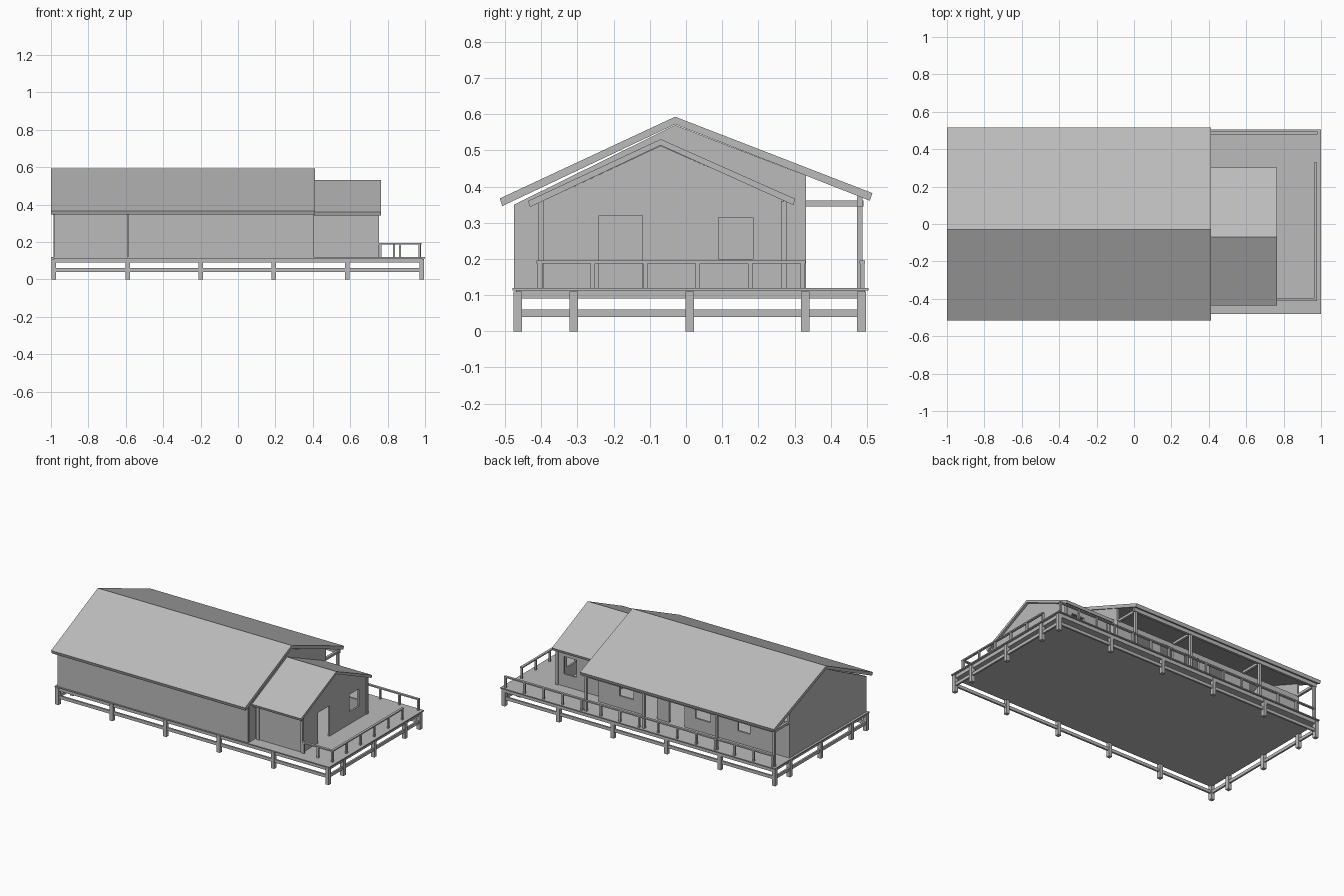
import bpy, bmesh

if "Cube" in bpy.data.objects:
    bpy.data.objects.remove(bpy.data.objects["Cube"], do_unlink=True)

grey = bpy.data.materials.new("light grey")
grey.use_nodes = True
grey.diffuse_color = (0.5, 0.5, 0.5, 1)
grey.node_tree.nodes["Principled BSDF"].inputs["Base Color"].default_value = (0.5, 0.5, 0.5, 1)

DECK, EAVE, RAIL = 0.12, 0.35, 0.19


def finish(name, bm):
    bmesh.ops.recalc_face_normals(bm, faces=bm.faces)
    mesh = bpy.data.meshes.new(name)
    bm.to_mesh(mesh)
    bm.free()
    mesh.materials.append(grey)
    obj = bpy.data.objects.new(name, mesh)
    bpy.context.collection.objects.link(obj)
    return obj


def box(name, x, y, z):
    """Box from three (low, high) ranges."""
    bm = bmesh.new()
    bmesh.ops.create_cube(bm, size=1)
    for v in bm.verts:
        v.co = [r[0] if c < 0 else r[1] for c, r in zip(v.co, (x, y, z))]
    return finish(name, bm)


def prism(name, x, profile):
    """Profile in y and z, extruded along x."""
    bm = bmesh.new()
    face = bm.faces.new([bm.verts.new((x[0], y, z)) for y, z in profile])
    out = bmesh.ops.extrude_face_region(bm, geom=[face])
    for v in out["geom"]:
        if isinstance(v, bmesh.types.BMVert):
            v.co.x = x[1]
    return finish(name, bm)


def wall(name, axis, at, span, holes=(), thick=0.012, top=EAVE):
    """Wall along an axis; holes are (low, high, bottom, top)."""
    us = sorted({*span, *(h[0] for h in holes), *(h[1] for h in holes)})
    zs = sorted({DECK, top, *(h[2] for h in holes), *(h[3] for h in holes)})
    bm = bmesh.new()

    def place(u, depth, z):
        return (u, depth, z) if axis == "x" else (depth, u, z)

    grid = {(u, z): bm.verts.new(place(u, at, z)) for u in us for z in zs}
    for u0, u1 in zip(us, us[1:]):
        for z0, z1 in zip(zs, zs[1:]):
            if not any(h[0] <= u0 < h[1] and h[2] <= z0 < h[3] for h in holes):
                bm.faces.new([grid[k] for k in ((u0, z0), (u1, z0), (u1, z1), (u0, z1))])
    loose = [v for v in bm.verts if not v.link_faces]
    bmesh.ops.delete(bm, geom=loose, context="VERTS")
    out = bmesh.ops.extrude_face_region(bm, geom=bm.faces[:])
    for v in out["geom"]:
        if isinstance(v, bmesh.types.BMVert):
            v.co["xy".index(axis) ^ 1] += thick
    return finish(name, bm)


def window(lo, hi):
    return (lo, hi, 0.2, 0.315)


def door(lo, hi):
    return (lo, hi, DECK, 0.32)


def roof(name, x, front, ridge, back, t):
    prism(name, x, [front, ridge, back, (back[0] - t / 3, back[1] - t),
                    (ridge[0], ridge[1] - t), (front[0] + t / 3, front[1] - t)])


# Deck slab with overhanging boards
box("deck_base", (-0.985, 0.985), (-0.47, 0.495), (0.09, 0.113))
box("deck_boards", (-1, 1), (-0.48, 0.505), (0.113, DECK))

# Stumps and lower bracing around the deck
xs = (-0.985, -0.59, -0.2, 0.19, 0.585, 0.982)
ys = (-0.465, -0.31, 0.01, 0.33, 0.485)
stumps = {(x, y) for x in xs for y in (ys[0], ys[-1])} | {(x, y) for x in (xs[0], xs[-1]) for y in ys}
for x, y in sorted(stumps):
    box("stump", (x - 0.012, x + 0.012), (y - 0.012, y + 0.012), (0, 0.11))
for y in (ys[0], ys[-1]):
    box("long_brace", (xs[0], xs[-1]), (y - 0.006, y + 0.006), (0.04, 0.06))
for x in (xs[0], xs[-1]):
    box("end_brace", (x - 0.006, x + 0.006), (ys[0], ys[-1]), (0.04, 0.06))

# Main house walls
wall("front_wall_long", "x", -0.475, (-0.588, 0.405))
wall("front_wall_short", "x", -0.472, (-0.985, -0.592))
wall("back_wall", "x", 0.32, (-0.985, 0.405),
     [window(0.15, 0.25), door(-0.02, 0.07), door(-0.22, -0.11),
      window(-0.41, -0.3), window(-0.7, -0.61)])
for x in (-0.985, 0.395):
    wall("end_wall", "y", x, (-0.463, 0.32))
    prism("main_gable", (x, x + 0.012),
          [(-0.475, EAVE), (-0.03, 0.57), (0.332, 0.43), (0.332, EAVE)])

# Main roof, covering the back porch
roof("main_roof", (-1, 0.412), (-0.515, 0.367), (-0.03, 0.593), (0.515, 0.382), 0.021)

# Porch posts, beams and ties
for x in (-0.978, -0.56, -0.03, 0.39):
    box("porch_post", (x - 0.008, x + 0.008), (0.472, 0.488), (DECK, EAVE))
    box("porch_tie", (x - 0.008, x + 0.008), (0.332, 0.49), (0.345, 0.361))
box("porch_beam", (-0.99, 0.405), (0.472, 0.488), (0.345, 0.373))

# Side wing
wall("wing_front_wall", "x", -0.4, (0.407, 0.75))
wall("wing_back_wall", "x", 0.258, (0.407, 0.75), [window(0.61, 0.7)])
wall("wing_end_wall", "y", 0.738, (-0.388, 0.258), [door(-0.24, -0.12), window(0.09, 0.185)])
prism("wing_gable", (0.738, 0.75),
      [(-0.4, EAVE), (-0.4, 0.358), (-0.07, 0.513), (0.27, 0.362), (0.27, EAVE)])
for x in (0.43, 0.747):
    for y in (-0.4, 0.27):
        box("corner_board", (x - 0.008, x + 0.008), (y - 0.008, y + 0.008), (DECK, 0.36))
roof("wing_roof", (0.407, 0.765), (-0.437, 0.36), (-0.07, 0.531), (0.302, 0.366), 0.017)


# Railings
def railing(name, axis, at, span, count):
    def piece(label, lo, hi, half, z):
        along, across = (lo, hi), (at - half, at + half)
        box(label, *((along, across) if axis == "x" else (across, along)), z)

    piece(name + "_rail", span[0], span[1], 0.008, (RAIL - 0.002, RAIL + 0.006))
    for i in range(count):
        u = span[0] + 0.007 + (span[1] - span[0] - 0.014) * i / (count - 1)
        piece(name + "_post", u - 0.006, u + 0.006, 0.006, (DECK, RAIL))


railing("back", "x", 0.487, (-0.98, 0.98), 15)
railing("side", "y", 0.97, (-0.41, 0.33), 6)
railing("front", "x", -0.405, (0.755, 0.978), 3)
